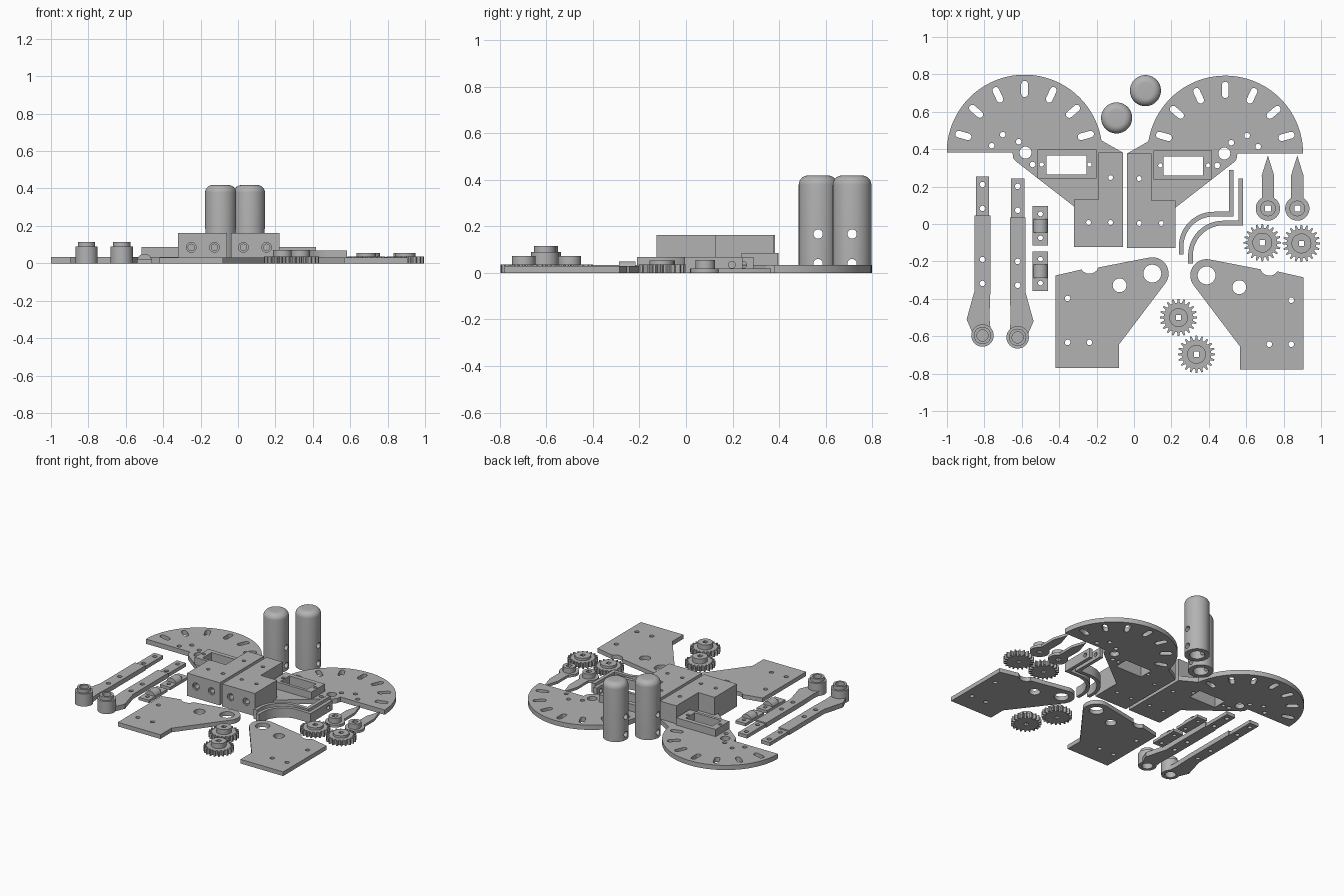
import bpy, bmesh, math
from mathutils import Matrix, Vector

if "Cube" in bpy.data.objects:
    bpy.data.objects.remove(bpy.data.objects["Cube"])

grey = bpy.data.materials.new("plain_grey")
grey.diffuse_color = (0.45, 0.45, 0.45, 1)
grey.use_nodes = True
grey.node_tree.nodes["Principled BSDF"].inputs["Base Color"].default_value = grey.diffuse_color


def arc(cx, cy, r, a0, a1, n=24):
    return [(cx + r * math.cos(math.radians(a0 + (a1 - a0) * i / n)),
             cy + r * math.sin(math.radians(a0 + (a1 - a0) * i / n))) for i in range(n + 1)]


def circle(cx, cy, r, n=24):
    return arc(cx, cy, r, 0, 360, n)[:-1]


def rect(x0, x1, y0, y1):
    return [(x0, y0), (x1, y0), (x1, y1), (x0, y1)]


def slot(cx, cy, ang, half, r):
    dx, dy = half * math.cos(math.radians(ang)), half * math.sin(math.radians(ang))
    return arc(cx + dx, cy + dy, r, ang - 90, ang + 90, 8) + arc(cx - dx, cy - dy, r, ang + 90, ang + 270, 8)


def finish(ob):
    ob.data.materials.clear()
    ob.data.materials.append(grey)
    bpy.ops.object.select_all(action='DESELECT')
    ob.select_set(True)
    bpy.context.view_layer.objects.active = ob
    bpy.ops.object.shade_smooth_by_angle(angle=math.radians(30))
    return ob


def plate(name, outline, holes=(), z0=0.0, z1=0.034):
    """Flat part: filled outline with holes, extruded from z0 to z1."""
    cu = bpy.data.curves.new(name, 'CURVE')
    cu.dimensions, cu.fill_mode, cu.extrude = '2D', 'BOTH', (z1 - z0) / 2
    for pts in [outline, *holes]:
        sp = cu.splines.new('POLY')
        sp.points.add(len(pts) - 1)
        for p, (x, y) in zip(sp.points, pts):
            p.co = (x, y, 0, 1)
        sp.use_cyclic_u = True
    tmp = bpy.data.objects.new(name, cu)
    bpy.context.collection.objects.link(tmp)
    bpy.context.view_layer.update()
    me = bpy.data.meshes.new_from_object(tmp.evaluated_get(bpy.context.evaluated_depsgraph_get()))
    bpy.data.objects.remove(tmp)
    bm = bmesh.new()
    bm.from_mesh(me)
    bmesh.ops.translate(bm, verts=bm.verts, vec=(0, 0, (z0 + z1) / 2))
    bmesh.ops.remove_doubles(bm, verts=bm.verts, dist=1e-5)
    bmesh.ops.recalc_face_normals(bm, faces=bm.faces)
    bm.to_mesh(me)
    bm.free()
    ob = bpy.data.objects.new(name, me)
    bpy.context.collection.objects.link(ob)
    return finish(ob)


def lathe(name, profile, x, y, closed=True, n=48):
    """Turned part: (radius, z) profile spun about a vertical axis."""
    bm = bmesh.new()
    vs = [bm.verts.new((r, 0, z)) for r, z in profile]
    es = [bm.edges.new((a, b)) for a, b in zip(vs, vs[1:] + (vs[:1] if closed else []))]
    bmesh.ops.spin(bm, geom=vs + es, cent=(0, 0, 0), axis=(0, 0, 1), angle=2 * math.pi, steps=n)
    bmesh.ops.remove_doubles(bm, verts=bm.verts, dist=1e-5)
    bmesh.ops.translate(bm, verts=bm.verts, vec=(x, y, 0))
    bmesh.ops.recalc_face_normals(bm, faces=bm.faces)
    me = bpy.data.meshes.new(name)
    bm.to_mesh(me)
    bm.free()
    ob = bpy.data.objects.new(name, me)
    bpy.context.collection.objects.link(ob)
    return finish(ob)


def drill(ob, p0, p1, r):
    """Cut a round hole from p0 to p1."""
    a, b = Vector(p0), Vector(p1)
    bpy.ops.mesh.primitive_cylinder_add(vertices=24, radius=r, depth=(b - a).length, location=(a + b) / 2,
                                        rotation=(b - a).to_track_quat('Z', 'Y').to_euler())
    cutter = bpy.context.object
    mod = ob.modifiers.new("hole", 'BOOLEAN')
    mod.operation, mod.solver, mod.object = 'DIFFERENCE', 'EXACT', cutter
    bpy.context.view_layer.objects.active = ob
    bpy.ops.object.modifier_apply(modifier=mod.name)
    bpy.data.objects.remove(cutter)
    finish(ob)


def mirrored(ob, two_cx, dy):
    me = ob.data.copy()
    me.transform(Matrix.Translation((two_cx, dy, 0)) @ Matrix.Scale(-1, 4, (1, 0, 0)))
    me.flip_normals()
    new = bpy.data.objects.new("right_" + ob.name.removeprefix("left_"), me)
    bpy.context.collection.objects.link(new)


# Half-round dial plates with slots, window and small holes
CX, CY = -0.585, 0.382
outline = arc(CX, CY, 0.416, 9, 180, 64) + [
    (-0.65, CY), (-0.645, 0.35), (-0.63, 0.334), (-0.32, 0.093), (-0.32, -0.122), (-0.06, -0.122), (-0.06, CY)]
slots = []
for k in range(-3, 4):
    a = 90 + 24.8 * k
    slots.append(slot(CX + 0.34 * math.cos(math.radians(a)), CY + 0.34 * math.sin(math.radians(a)), a, 0.026, 0.018))
window = rect(-0.467, -0.254, 0.264, 0.366)
frame_holes = [circle(x, 0.318, 0.012, 16) for x in (-0.494, -0.238)]
block_holes = [circle(x, y, 0.013, 16) for x, y in ((-0.125, 0.248), (-0.243, 0.008), (-0.125, 0.008))]
dots = [circle(x, y, 0.015, 16) for x, y in ((-0.761, 0.419), (-0.702, 0.478), (-0.617, 0.44), (-0.542, 0.318))]
dial = plate("left_dial_plate", outline, slots + dots + [window, circle(-0.58, CY, 0.032)] + frame_holes + block_holes)

# Raised frame around the window
frame = plate("left_window_frame", rect(-0.515, -0.20, 0.243, 0.398), [window] + frame_holes, 0.034, 0.086)

# L-shaped mounting blocks with screw holes on the front
block = plate("left_mounting_block",
              [(-0.32, -0.122), (-0.06, -0.122), (-0.06, CY), (-0.19, CY), (-0.19, 0.131), (-0.32, 0.131)],
              block_holes, 0.034, 0.163)
for x in (-0.25, -0.126):
    drill(block, (x, -0.2, 0.085), (x, 0.06, 0.085), 0.017)
    drill(block, (x, -0.2, 0.085), (x, -0.112, 0.085), 0.026)
for ob in (dial, frame, block):
    mirrored(ob, -0.097, -0.005)

# Cranked arms with a thin tip and a stepped socket at the end
AX, AY = -0.81, -0.596
tip = plate("left_arm_tip", rect(AX - 0.036, AX + 0.036, 0.045, 0.254),
            [circle(AX, y, 0.015, 16) for y in (0.211, 0.083)], 0, 0.025)
arm = plate("left_arm", [(AX - 0.042, 0.045), (AX + 0.042, 0.045), (AX + 0.042, -0.36), (AX + 0.037, -0.50)]
            + arc(AX, AY, 0.056, 40, -195, 24) + [(AX - 0.085, -0.51), (AX - 0.042, -0.355)],
            [circle(AX, y, 0.015, 16) for y in (-0.19, -0.318)] + [circle(AX, AY, 0.036)], 0, 0.034)
socket = lathe("left_arm_socket", [(0.036, 0), (0.06, 0), (0.06, 0.09), (0.046, 0.09), (0.046, 0.115),
                                   (0.03, 0.115), (0.03, 0.08), (0, 0.08), (0, 0.05), (0.036, 0.05)], AX, AY)
for ob in (tip, arm, socket):
    mirrored(ob, -1.432, -0.01)

# Small clips: drilled strip with a half-round saddle
for i, y in enumerate((-0.01, -0.252)):
    plate(f"clip_strip_{i}", rect(-0.542, -0.46, y - 0.105, y + 0.105),
          [circle(-0.5, y + s * 0.064, 0.013, 16) for s in (-1, 1)], 0, 0.02)
    saddle = plate(f"clip_saddle_{i}", arc(0, 0, 0.04, 0, 180, 16), (), -0.036, 0.036)
    saddle.data.transform(Matrix.Translation((-0.5, y, 0.01)) @ Matrix.Rotation(math.pi / 2, 4, 'X'))

# Bent linkage strips standing on edge
H = 0.0125
for i, (dx, dy) in enumerate(((0, 0), (0.05, -0.048))):
    pts = [(0.52 + H, 0.29), (0.52 + H, 0.053 - H)] + arc(0.427, -0.122, 0.175 - H, 90, 180) + [
        (0.252 + H, -0.163), (0.252 - H, -0.163)] + arc(0.427, -0.122, 0.175 + H, 180, 90) + [
        (0.52 - H, 0.053 + H), (0.52 - H, 0.29)]
    strip = plate(f"bent_strip_{i}", [(x + dx, y + dy) for x, y in pts], (), 0, 0.069)
    drill(strip, (0.48 + dx, 0.245 + dy, 0.035), (0.56 + dx, 0.245 + dy, 0.035), 0.015)

# Pointers with a hub and square socket
for i, x in enumerate((0.716, 0.873)):
    y, hole = 0.083, rect(x - 0.016, x + 0.016, 0.067, 0.099)
    plate(f"pointer_{i}", arc(x, y, 0.065, 120, 420, 40) + [(x + 0.033, 0.26), (x, 0.366), (x - 0.033, 0.26)],
          [hole], 0, 0.018)
    plate(f"pointer_hub_{i}", circle(x, y, 0.042, 32), [hole], 0.018, 0.055)


# Spur gears with hubs
def gear(name, x, y, hub_r, hub_z, teeth=20):
    pts = []
    for t in range(teeth):
        for f, r in ((-0.30, 0.079), (-0.13, 0.1), (0.13, 0.1), (0.30, 0.079)):
            a = 2 * math.pi * (t + f) / teeth
            pts.append((x + r * math.cos(a), y + r * math.sin(a)))
    hole = rect(x - 0.014, x + 0.014, y - 0.014, y + 0.014)
    plate(name, pts, [hole], 0, 0.037)
    plate(name + "_hub", circle(x, y, hub_r, 32), [hole], 0.037, hub_z)


gear("upper_gear_0", 0.686, -0.1, 0.053, 0.054)
gear("upper_gear_1", 0.895, -0.104, 0.053, 0.054)
gear("lower_gear_0", 0.238, -0.5, 0.05, 0.072)
gear("lower_gear_1", 0.334, -0.697, 0.05, 0.072)

# Side plates with rounded lug, notch and holes
side = plate("left_side_plate", [(-0.419, -0.769), (-0.08, -0.769), (-0.08, -0.644)]
             + arc(0.098, -0.265, 0.087, -37, 101) + arc(-0.238, -0.216, 0.05, -19, -147, 12) + [(-0.419, -0.275)],
             [circle(0.098, -0.265, 0.048), circle(-0.077, -0.328, 0.037)]
             + [circle(x, y, 0.015, 16) for x, y in ((-0.355, -0.398), (-0.355, -0.633), (-0.238, -0.633))], 0, 0.03)
mirrored(side, 0.486, -0.01)

# Hollow domed posts with cross holes
for i, (x, y) in enumerate(((-0.093, 0.567), (0.061, 0.713))):
    post = lathe(f"post_{i}", [(0.05, 0), (0.083, 0)] + arc(0.043, 0.378, 0.04, 0, 90, 8)
                 + [(0, 0.418), (0, 0.36), (0.05, 0.36)], x, y)
    for z in (0.04, 0.167):
        drill(post, (x - 0.1, y, z), (x + 0.1, y, z), 0.02)
